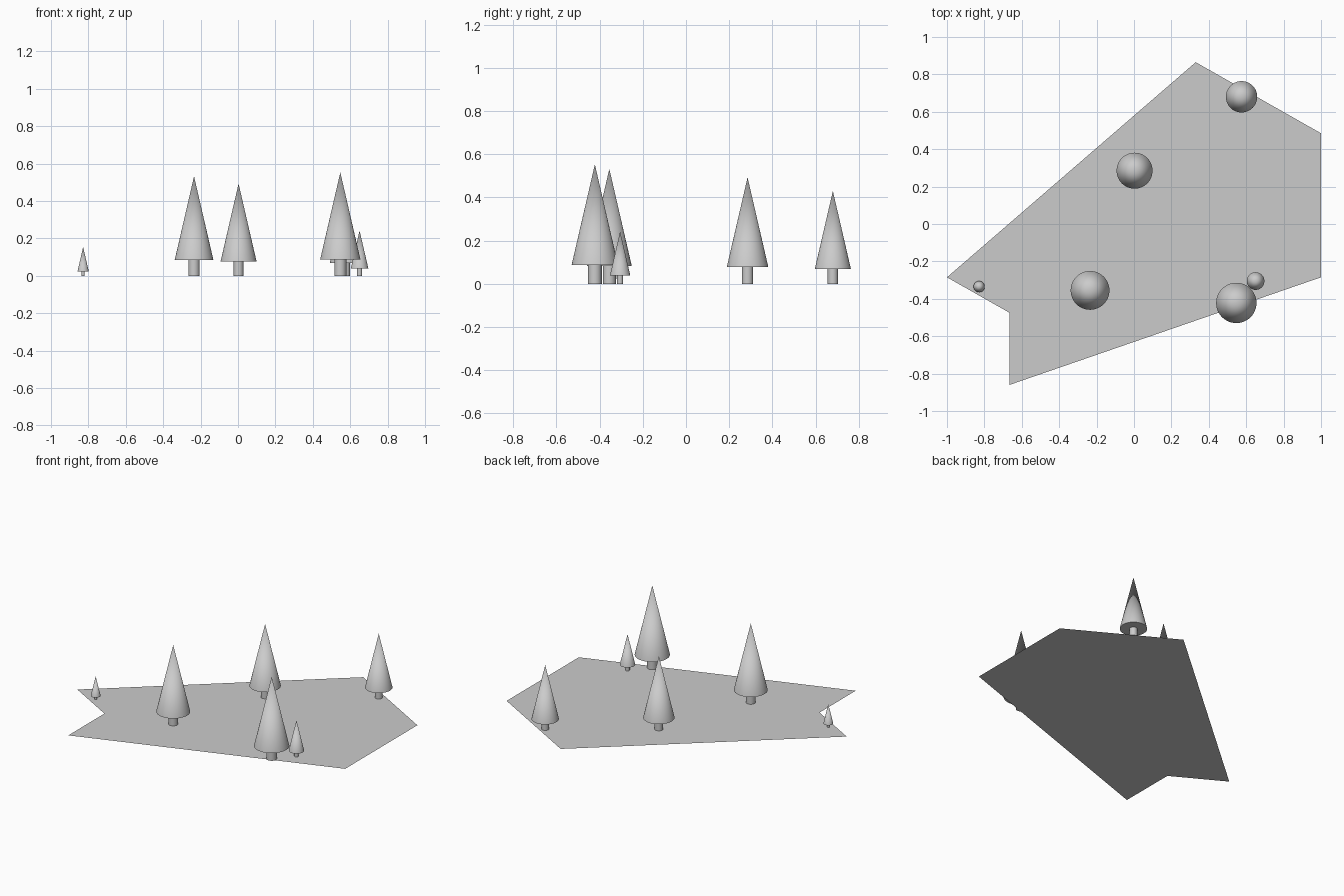
import bpy
import math

cube = bpy.data.objects.get("Cube")
if cube:
    bpy.data.objects.remove(cube, do_unlink=True)

# One plain grey for everything
grey = bpy.data.materials.new("light_grey")
grey.use_nodes = True
colour = (0.6, 0.6, 0.6, 1)
grey.diffuse_color = colour
grey.node_tree.nodes["Principled BSDF"].inputs["Base Color"].default_value = colour


def finish(obj, name):
    obj.name = name
    obj.data.materials.append(grey)


# Flat ground outline
outline = [(-1, -0.285), (-0.665, -0.475), (-0.665, -0.86),
           (1, -0.285), (1, 0.485), (0.33, 0.865)]
mesh = bpy.data.meshes.new("ground")
mesh.from_pydata([(x, y, 0) for x, y in outline], [], [range(len(outline))])
ground = bpy.data.objects.new("ground", mesh)
bpy.context.collection.objects.link(ground)
finish(ground, "ground")


# A tree is a cylinder trunk under a pointed cone
def tree(name, x, y, height, trunk_radius):
    base = 0.157 * height
    bpy.ops.mesh.primitive_cylinder_add(
        vertices=32, radius=trunk_radius, depth=base, location=(x, y, base / 2))
    bpy.ops.object.shade_smooth_by_angle(angle=math.radians(40))
    finish(bpy.context.object, name + "_trunk")
    bpy.ops.mesh.primitive_cone_add(
        vertices=48, radius1=0.195 * height, radius2=0, depth=height - base,
        location=(x, y, (height + base) / 2))
    bpy.ops.object.shade_smooth_by_angle(angle=math.radians(40))
    finish(bpy.context.object, name + "_foliage")


tree("front_tree", -0.235, -0.355, 0.532, 0.030)
tree("middle_tree", 0.003, 0.285, 0.493, 0.026)
tree("tall_tree", 0.547, -0.422, 0.553, 0.032)
tree("small_tree", 0.65, -0.305, 0.242, 0.0135)
tree("tiny_tree", -0.828, -0.335, 0.154, 0.008)
tree("back_tree", 0.575, 0.68, 0.43, 0.024)
